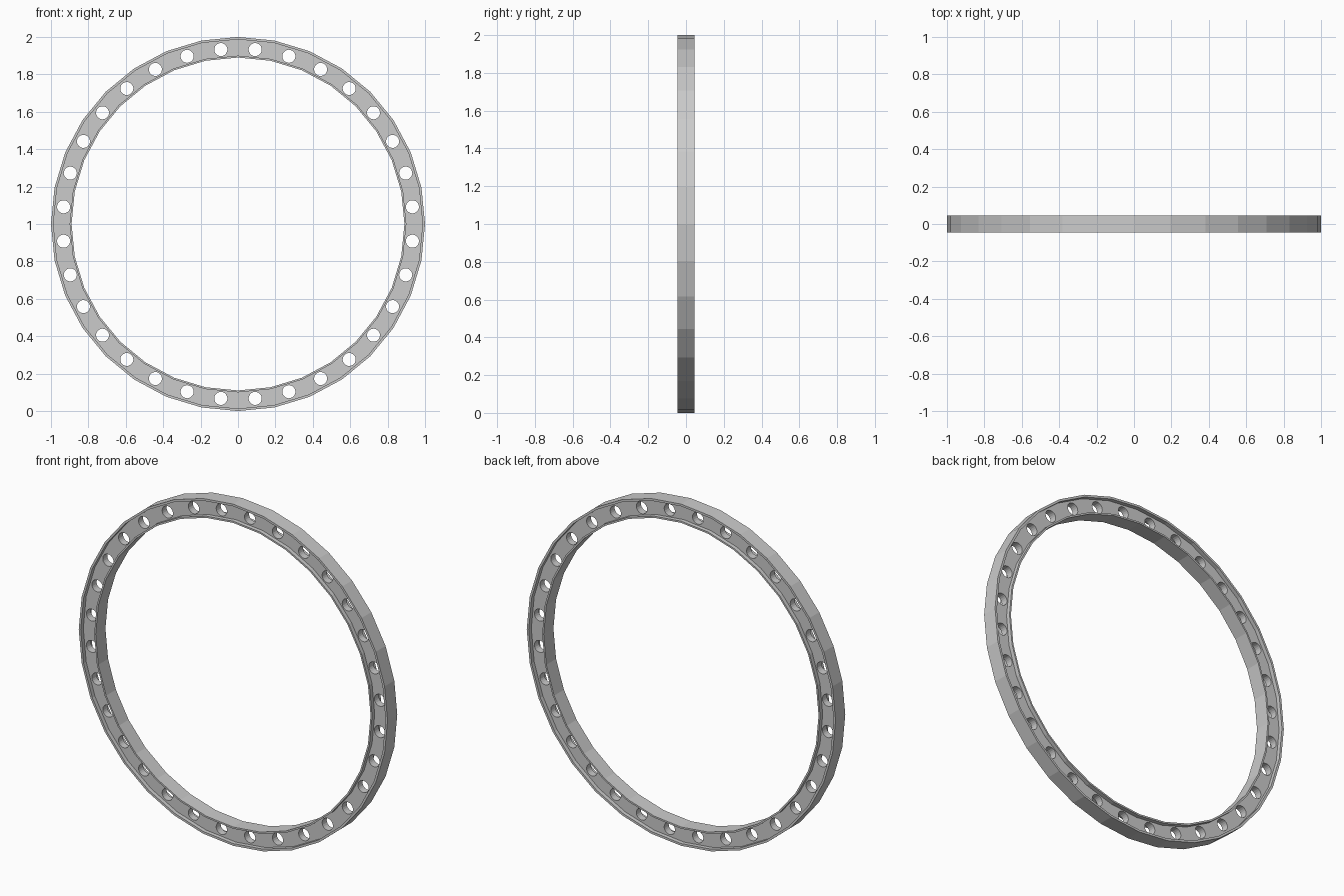
import bpy
import math

if "Cube" in bpy.data.objects:
    bpy.data.objects.remove(bpy.data.objects["Cube"])

SIDES = 32          # ring facets, one hole per facet
HOLE_SIDES = 20

metal = bpy.data.materials.new("light grey metal")
metal.diffuse_color = (0.6, 0.6, 0.6, 1.0)
metal.use_nodes = True
metal.node_tree.nodes["Principled BSDF"].inputs["Base Color"].default_value = metal.diffuse_color


def loop(radius, sides, cx=0.0, cy=0.0, start=math.pi / 2):
    """Closed regular polygon as a list of points."""
    return [(cx + radius * math.cos(start + 2 * math.pi * i / sides),
             cy + radius * math.sin(start + 2 * math.pi * i / sides))
            for i in range(sides)]


def plate(name, loops, half_depth):
    """Flat plate with holes, standing upright and facing -y."""
    curve = bpy.data.curves.new(name + "_profile", 'CURVE')
    curve.dimensions = '2D'
    curve.fill_mode = 'BOTH'
    curve.extrude = half_depth
    for pts in loops:
        s = curve.splines.new('POLY')
        s.points.add(len(pts) - 1)
        for p, (x, y) in zip(s.points, pts):
            p.co = (x, y, 0, 1)
        s.use_cyclic_u = True
        s.use_smooth = False
    curve.materials.append(metal)
    ob = bpy.data.objects.new(name, curve)
    bpy.context.collection.objects.link(ob)
    ob.rotation_euler = (math.pi / 2, 0, 0)
    ob.location = (0, 0, 1)
    bpy.ops.object.select_all(action='DESELECT')
    ob.select_set(True)
    bpy.context.view_layer.objects.active = ob
    bpy.ops.object.convert(target='MESH')
    ob = bpy.context.view_layer.objects.active
    ob.name = name
    bpy.ops.object.shade_flat()
    return ob


# Outer and inner flanges
plate("outer_flange", [loop(1.0, SIDES), loop(0.987, SIDES)], 0.045)
plate("inner_flange", [loop(0.9, SIDES), loop(0.89, SIDES)], 0.045)

# Recessed web with a hole in the middle of each facet
holes = []
for i in range(SIDES):
    a = math.pi / 2 + 2 * math.pi * (i + 0.5) / SIDES
    holes.append(loop(0.035, HOLE_SIDES, 0.937 * math.cos(a), 0.937 * math.sin(a), a))
plate("perforated_web", [loop(0.99, SIDES), loop(0.896, SIDES)] + holes, 0.021)
